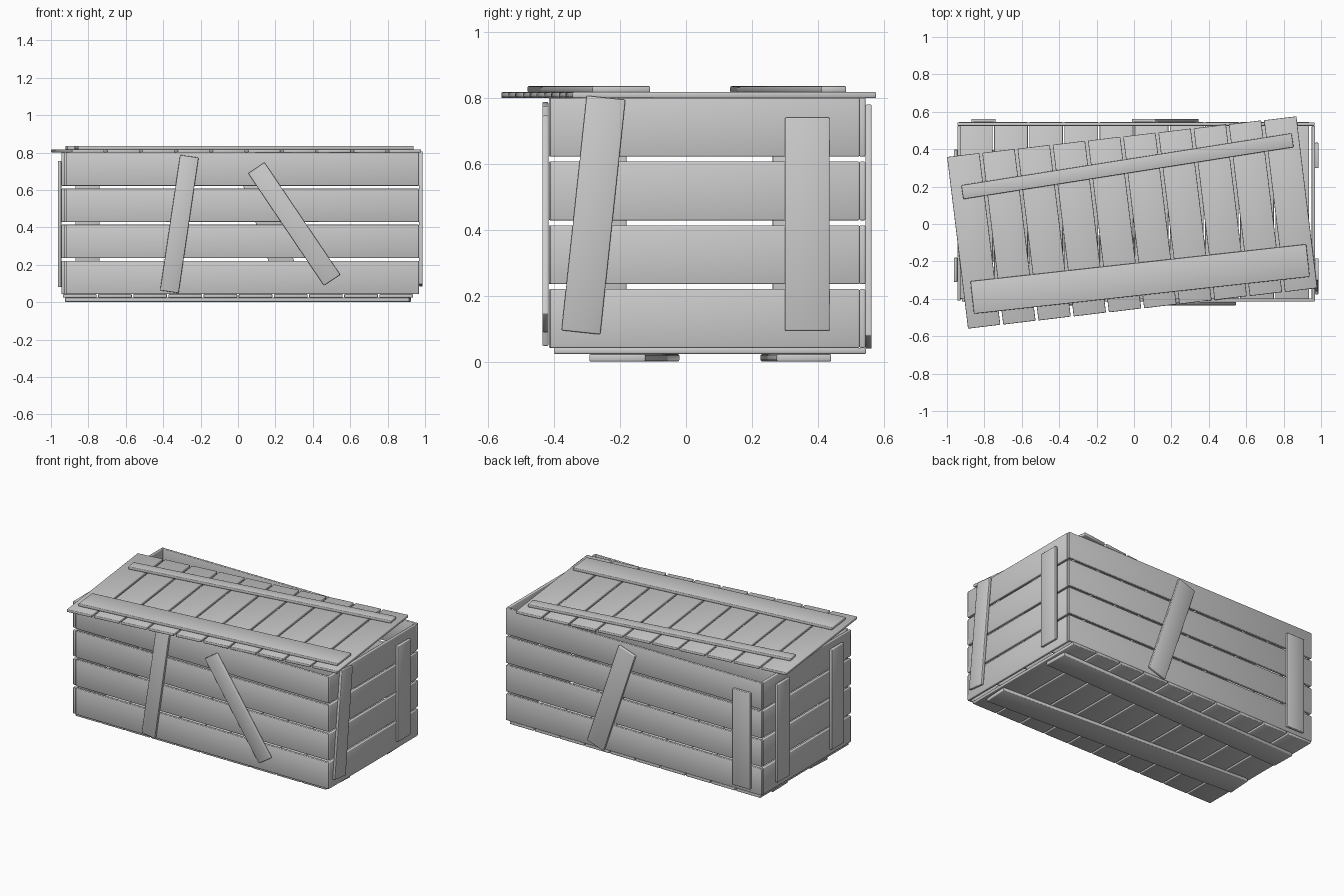
import bpy
import bmesh
from mathutils import Matrix, Vector

if "Cube" in bpy.data.objects:
    bpy.data.objects.remove(bpy.data.objects["Cube"])

wood = bpy.data.materials.new("grey_wood")
wood.use_nodes = True
GREY = (0.6, 0.6, 0.6, 1)
wood.diffuse_color = GREY
wood.node_tree.nodes["Principled BSDF"].inputs["Base Color"].default_value = GREY


def board(name, axis, level, a, b, width, thick=0.018, bevel=0.004):
    """Softened board from a to b in the plane across axis, spanning level to level + thick."""
    def place(p, d=0.0):
        c = list(p)
        c.insert(axis, d)
        return Vector(c)
    start, end = place(a), place(b)
    normal = place((0, 0), 1)
    along = (end - start).normalized()
    side = normal.cross(along)
    mid = (start + end) / 2 + normal * (level + thick / 2)
    frame = Matrix((along, side, normal)).transposed().to_4x4()
    size = Matrix.Diagonal(((end - start).length, width, thick, 1))
    bm = bmesh.new()
    bmesh.ops.create_cube(bm, size=1, matrix=Matrix.Translation(mid) @ frame @ size)
    bmesh.ops.bevel(bm, geom=bm.edges[:], offset=bevel, segments=2,
                    profile=0.5, affect='EDGES')
    for face in bm.faces:
        face.smooth = True
    mesh = bpy.data.meshes.new(name)
    bm.to_mesh(mesh)
    bm.free()
    mesh.materials.append(wood)
    obj = bpy.data.objects.new(name, mesh)
    bpy.context.collection.objects.link(obj)


# Four rows of planks on each wall
for row in range(4):
    z = 0.132 + row * 0.193
    n = row + 1
    board(f"front_plank_{n}", 1, -0.415, (-0.92, z), (0.965, z), 0.178)
    board(f"back_plank_{n}", 1, 0.525, (-0.945, z), (0.965, z), 0.178)
    board(f"right_plank_{n}", 0, -0.945, (-0.41, z), (0.525, z), 0.178)
    board(f"left_plank_{n}", 0, 0.95, (-0.41, z), (0.525, z), 0.178)

# Floor planks and the slightly turned lid planks
lid_along = Vector((-0.056, 0.459))
for i in range(10):
    x = -0.846 + i * 0.188
    board(f"floor_plank_{i + 1}", 2, 0.025, (x, -0.4), (x, 0.545), 0.18)
    c = Vector((-0.857 + i * 0.1883, -0.09 + i * 0.0218))
    board(f"lid_plank_{i + 1}", 2, 0.799, c - lid_along, c + lid_along, 0.174)

# Battens nailed across the planks
battens = [
    ("front_batten_upright", 1, -0.435, (-0.367, 0.056), (-0.26, 0.78), 0.1),
    ("front_batten_slanted", 1, -0.435, (0.503, 0.118), (0.098, 0.718), 0.105),
    ("back_batten_upright", 1, 0.543, (-0.805, 0.07), (-0.805, 0.72), 0.13),
    ("back_batten_slanted", 1, 0.543, (0.285, 0.06), (0.05, 0.76), 0.13),
    ("left_batten_slanted", 0, 0.968, (-0.318, 0.09), (-0.242, 0.8), 0.118),
    ("left_batten_upright", 0, 0.968, (0.367, 0.095), (0.367, 0.74), 0.136),
    ("right_batten_front", 0, -0.963, (-0.245, 0.08), (-0.245, 0.755), 0.13),
    ("right_batten_back", 0, -0.963, (0.33, 0.08), (0.33, 0.74), 0.135),
    ("floor_batten_front", 2, 0.002, (-0.92, -0.105), (0.92, -0.208), 0.17),
    ("floor_batten_back", 2, 0.002, (-0.92, 0.308), (0.92, 0.357), 0.165),
    ("lid_batten_front", 2, 0.816, (-0.865, -0.393), (0.93, -0.195), 0.175),
    ("lid_batten_back", 2, 0.816, (-0.918, 0.17), (0.848, 0.448), 0.075),
]
for spec in battens:
    board(*spec, thick=0.022 if "floor" in spec[0] else 0.019)
